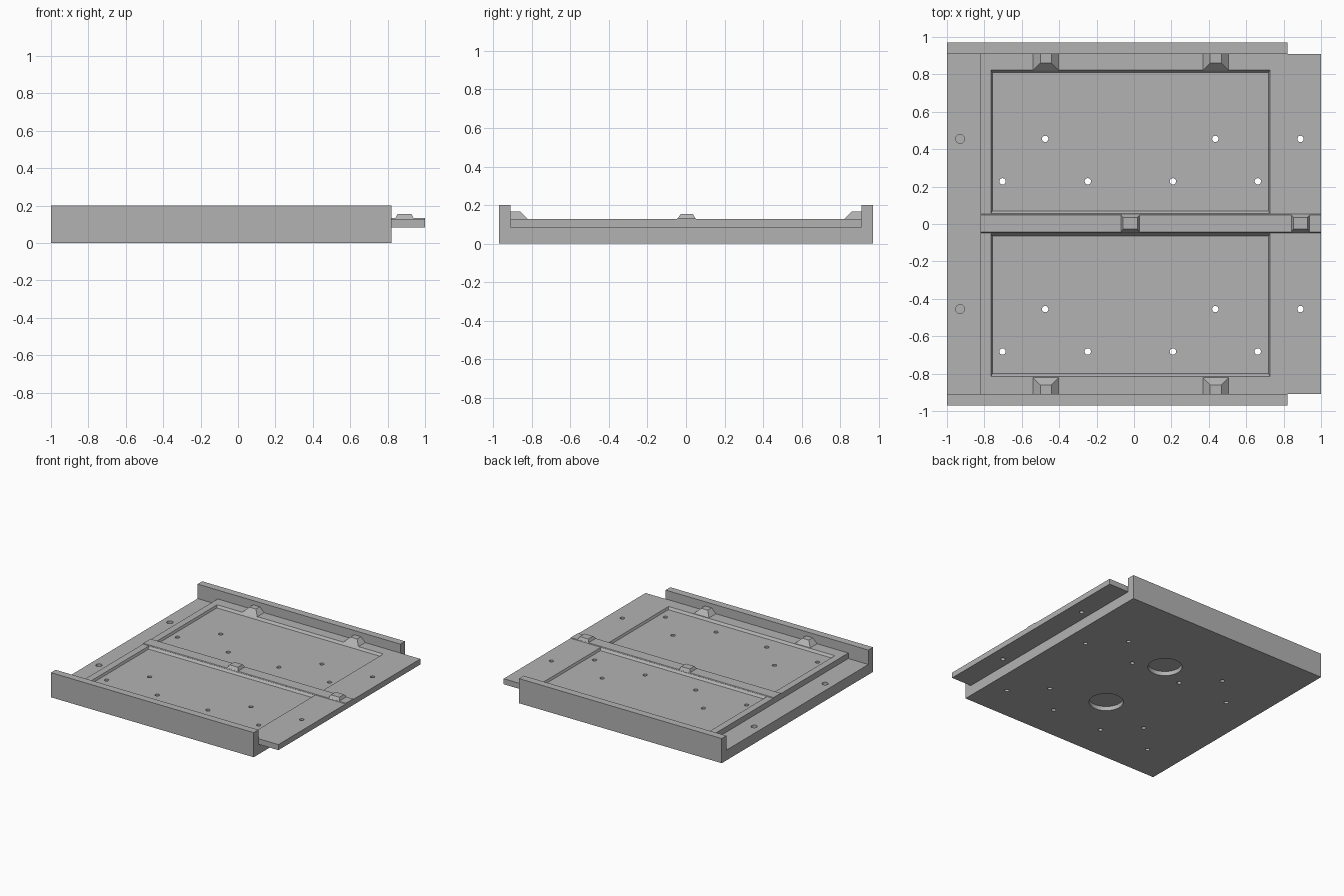
import bpy, bmesh, math

if "Cube" in bpy.data.objects:
    bpy.data.objects.remove(bpy.data.objects["Cube"])

LEDGE, DECK, RAIL, WALL = 0.083, 0.128, 0.133, 0.2
INNER_Y, OUTER_Y = 0.91, 0.97

grey = bpy.data.materials.new("plain grey")
grey.diffuse_color = (0.45, 0.45, 0.45, 1)
grey.use_nodes = True
grey.node_tree.nodes["Principled BSDF"].inputs["Base Color"].default_value = grey.diffuse_color


def finish(name, bm):
    bmesh.ops.recalc_face_normals(bm, faces=bm.faces)
    me = bpy.data.meshes.new(name)
    bm.to_mesh(me)
    bm.free()
    me.materials.append(grey)
    ob = bpy.data.objects.new(name, me)
    bpy.context.collection.objects.link(ob)
    return ob


def add_frustum(bm, base, top, z0, z1):
    """Block between two rectangles given as (x0, x1, y0, y1)."""
    rings = []
    for (x0, x1, y0, y1), z in ((base, z0), (top, z1)):
        rings.append([bm.verts.new((x, y, z)) for x, y in
                      ((x0, y0), (x1, y0), (x1, y1), (x0, y1))])
    lo, hi = rings
    bm.faces.new(lo[::-1])
    bm.faces.new(hi)
    for i in range(4):
        j = (i + 1) % 4
        bm.faces.new((lo[i], lo[j], hi[j], hi[i]))


def add_cylinder(bm, x, y, r, z0, z1, sides=24):
    ring = [bm.verts.new((x + r * math.cos(2 * math.pi * i / sides),
                          y + r * math.sin(2 * math.pi * i / sides), z0))
            for i in range(sides)]
    face = bm.faces.new(ring)
    out = bmesh.ops.extrude_face_region(bm, geom=[face])
    moved = [v for v in out["geom"] if isinstance(v, bmesh.types.BMVert)]
    bmesh.ops.translate(bm, verts=moved, vec=(0, 0, z1 - z0))


def combine(target, other, operation):
    mod = target.modifiers.new(operation.lower(), 'BOOLEAN')
    mod.operation, mod.solver, mod.object = operation, 'EXACT', other
    bpy.context.view_layer.objects.active = target
    bpy.ops.object.modifier_apply(modifier=mod.name)
    bpy.data.objects.remove(other)


# Deck with a low ledge on the left and a tongue on the right
bm = bmesh.new()
profile = [(-1, 0), (0.82, 0), (0.82, LEDGE), (1, LEDGE), (1, DECK),
           (-0.82, DECK), (-0.82, LEDGE), (-1, LEDGE)]
face = bm.faces.new([bm.verts.new((x, -INNER_Y, z)) for x, z in profile])
out = bmesh.ops.extrude_face_region(bm, geom=[face])
bmesh.ops.translate(bm, vec=(0, 2 * INNER_Y, 0),
                    verts=[v for v in out["geom"] if isinstance(v, bmesh.types.BMVert)])
tray = finish("tray", bm)

# Side walls, joined to the deck
bm = bmesh.new()
for s in (-1, 1):
    r = (-1, 0.82, *sorted((s * INNER_Y, s * OUTER_Y)))
    add_frustum(bm, r, r, 0, WALL)
combine(tray, finish("side_walls", bm), 'UNION')

# Two shallow pockets with sloped rims
bm = bmesh.new()
x0, x1, d = -0.765, 0.727, 0.015
for y0, y1 in ((0.055, 0.825), (-0.815, -0.05)):
    add_frustum(bm, (x0 + 0.008, x1 - 0.008, y0 + d, y1 - d), (x0, x1, y0, y1),
                DECK - 0.018, DECK + 0.0005)
combine(tray, finish("pocket_cutter", bm), 'DIFFERENCE')

# Screw holes, blind ledge holes and round recesses underneath
bm = bmesh.new()
for dy in (0, -0.91):
    for x in (-0.703, -0.247, 0.208, 0.662):
        add_cylinder(bm, x, 0.228 + dy, 0.017, -0.1, 0.3)
    for x in (-0.475, 0.435, 0.89):
        add_cylinder(bm, x, 0.455 + dy, 0.017, -0.1, 0.3)
    add_cylinder(bm, -0.93, 0.455 + dy, 0.024, 0.03, 0.3)
for y in (-0.34, 0.34):
    add_cylinder(bm, -0.015, y, 0.127, -0.1, 0.035, 48)
combine(tray, finish("hole_cutter", bm), 'DIFFERENCE')

# Raised centre rail
bm = bmesh.new()
add_frustum(bm, (-0.82, 1, -0.05, 0.055), (-0.82, 1, -0.044, 0.049), DECK - 0.004, RAIL)
finish("centre_rail", bm)

# Small studs on the rail
bm = bmesh.new()
for x in (-0.02, 0.89):
    add_frustum(bm, (x - 0.05, x + 0.05, -0.044, 0.049),
                (x - 0.038, x + 0.038, -0.026, 0.035), RAIL - 0.002, 0.155)
finish("rail_studs", bm)

# Wedge clips against the side walls
bm = bmesh.new()
for s in (-1, 1):
    for x in (-0.471, 0.437):
        base = (x - 0.07, x + 0.07, *sorted((s * 0.82, s * INNER_Y)))
        top = (x - 0.03, x + 0.03, *sorted((s * 0.86, s * INNER_Y)))
        add_frustum(bm, base, top, DECK - 0.002, 0.166)
finish("wall_clips", bm)

# Smooth hole walls while keeping every edge sharp
for ob in bpy.context.scene.objects:
    ob.select_set(True)
bpy.context.view_layer.objects.active = tray
bpy.ops.object.shade_smooth_by_angle(angle=math.radians(30))
